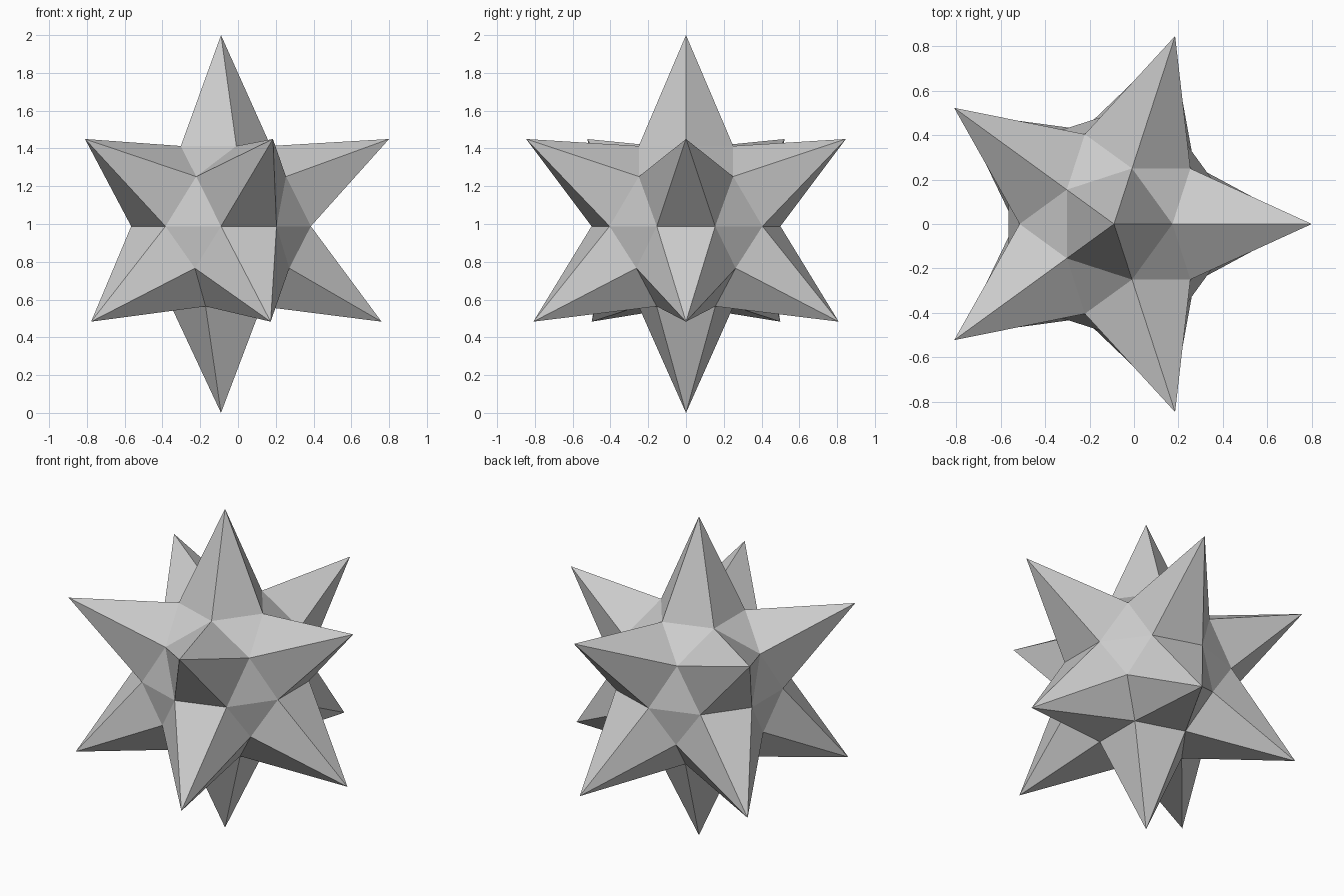
import bpy, bmesh
from math import cos, sin, radians

if "Cube" in bpy.data.objects:
    bpy.data.objects.remove(bpy.data.objects["Cube"])

CX, MID = -0.09, 0.988          # axis position and waist height
bm = bmesh.new()


def vert(r, az, z):
    a = radians(az)
    return bm.verts.new((CX + r * cos(a), r * sin(a), z))


def ring(r, start, z, n=5):
    return [vert(r, start + 360 / n * i, z) for i in range(n)]


def spike(tip, base):
    for a, b in zip(base, base[1:] + base[:1]):
        bm.faces.new((tip, a, b))


# Core vertices: waist decagon, valley rings and end pentagons
waist = ring(0.5, 18, MID, 10)
up_valley = ring(0.425, 36, MID + 0.263)
up_cap = ring(0.263, 0, MID + 0.425)
low_valley = ring(0.447, 36, MID - 0.222)
low_cap = ring(0.264, 36, MID - 0.424)

# Spike tips
up_tips = ring(0.89, 0, 1.45)
low_tips = ring(0.85, 0, 0.483)
spike(vert(0, 0, 2.0), up_cap)
spike(vert(0, 0, 0.0), low_cap)

for i in range(5):
    j, k = (i + 1) % 5, i - 1
    wl, wr, wn = waist[2 * i - 1], waist[2 * i], waist[2 * i + 1]
    # Five-sided upper spike and six-sided lower spike
    spike(up_tips[i], [wl, wr, up_valley[i], up_cap[i], up_valley[k]])
    spike(low_tips[i], [wl, wr, low_valley[i], low_cap[i], low_cap[k], low_valley[k]])
    # Flat core triangles between the spikes
    bm.faces.new((wr, wn, up_valley[i]))
    bm.faces.new((up_cap[i], up_valley[i], up_cap[j]))
    bm.faces.new((wr, wn, low_valley[i]))

bmesh.ops.recalc_face_normals(bm, faces=bm.faces)
mesh = bpy.data.meshes.new("spiked_star")
bm.to_mesh(mesh)
bm.free()
bpy.context.collection.objects.link(bpy.data.objects.new("spiked_star", mesh))
